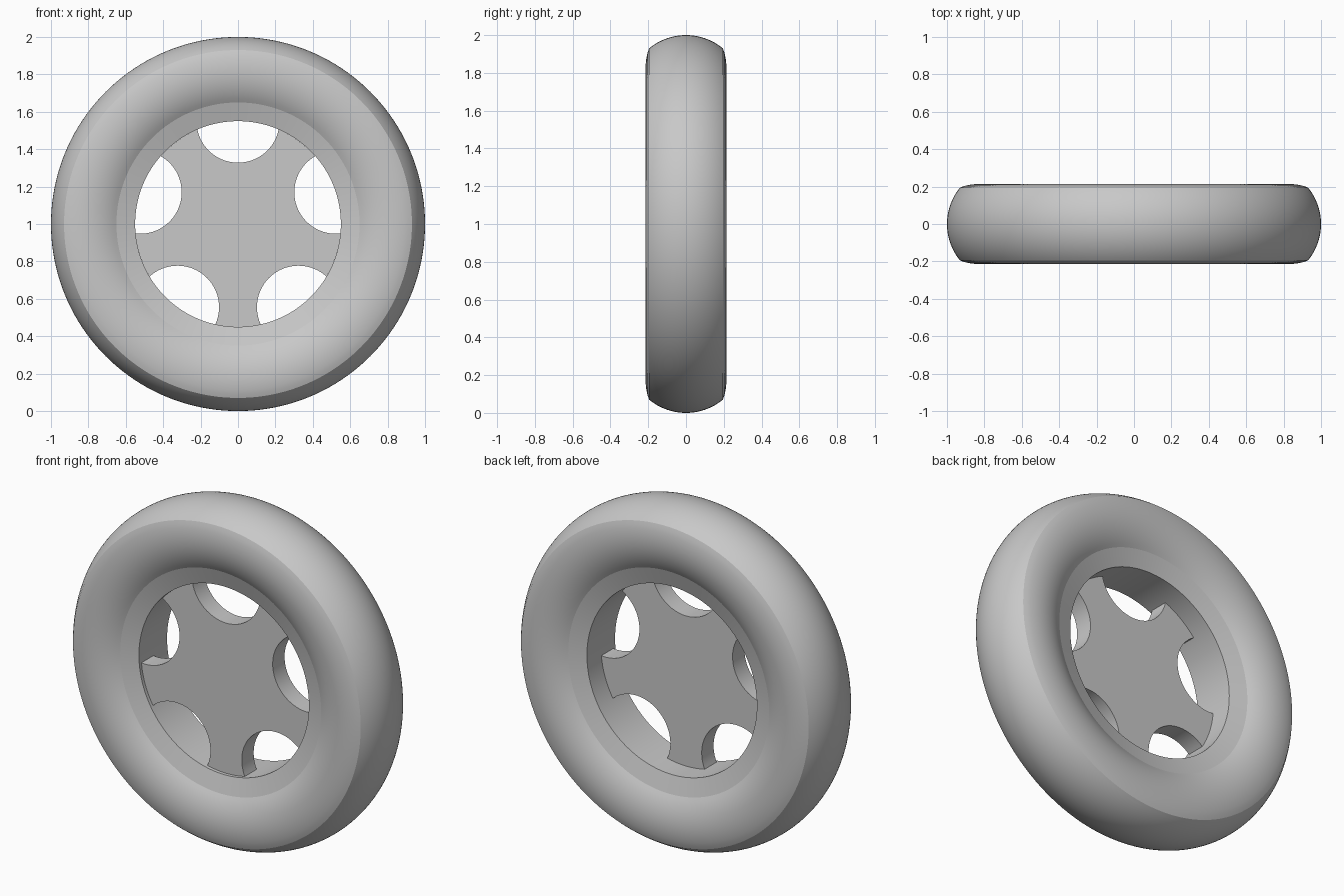
import bpy, bmesh
from math import sin, cos, asin, pi, radians, sqrt
from mathutils import Vector

cube = bpy.data.objects.get("Cube")
if cube:
    bpy.data.objects.remove(cube, do_unlink=True)

AXLE = Vector((0, 0, 1))
RIM_R, RIM_Y = 0.55, 0.13

grey = bpy.data.materials.new("plain grey")
grey.use_nodes = True
colour = (0.58, 0.58, 0.58, 1)
grey.diffuse_color = colour
grey.node_tree.nodes["Principled BSDF"].inputs["Base Color"].default_value = colour


def finish(name, bm, sharp):
    bmesh.ops.recalc_face_normals(bm, faces=bm.faces)
    mesh = bpy.data.meshes.new(name)
    bm.to_mesh(mesh)
    bm.free()
    mesh.materials.append(grey)
    ob = bpy.data.objects.new(name, mesh)
    bpy.context.collection.objects.link(ob)
    bpy.ops.object.select_all(action='DESELECT')
    ob.select_set(True)
    bpy.context.view_layer.objects.active = ob
    bpy.ops.object.shade_smooth_by_angle(angle=radians(sharp))
    return ob


# Tyre half profile as (radius, y): crowned tread, bulging sidewall, bevelled rim lip
def half_profile(steps=14):
    pts = []
    tread_r, edge = 0.307, 0.195
    for i in range(steps + 1):
        y = edge * i / steps
        pts.append((1 - tread_r + sqrt(tread_r ** 2 - y * y), y))
    wall_r, peak, bulge = 0.313, 0.826, 0.214
    for i in range(1, steps + 1):
        r = 0.93 - 0.28 * i / steps
        pts.append((r, bulge - wall_r + sqrt(wall_r ** 2 - (r - peak) ** 2)))
    pts.append((RIM_R, RIM_Y))
    return pts


half = half_profile()
profile = half + [(r, -y) for r, y in reversed(half[1:])]

bm = bmesh.new()
verts = [bm.verts.new(AXLE + Vector((r, y, 0))) for r, y in profile]
edges = [bm.edges.new((v, verts[i - 1])) for i, v in enumerate(verts)]
bmesh.ops.spin(bm, geom=verts + edges, cent=AXLE, axis=(0, 1, 0),
               angle=2 * pi, steps=160, use_duplicate=False)
bmesh.ops.remove_doubles(bm, verts=bm.verts, dist=0.0005)
finish("tyre", bm, 10)

# Hub plate: disc with five round notches, leaving five spokes
SPOKES, NOTCH_R, FRONT, BACK = 5, 0.222, -0.11, 0.0
half_angle = 2 * asin(NOTCH_R / (2 * RIM_R))
sweep = (pi - half_angle) / 2
step = 2 * pi / SPOKES
outline = []
for k in range(SPOKES):
    a = pi / 2 + k * step
    for i in range(33):
        t = a + pi + sweep * (1 - i / 16)
        outline.append((RIM_R * cos(a) + NOTCH_R * cos(t),
                        RIM_R * sin(a) + NOTCH_R * sin(t)))
    for i in range(1, 8):
        t = a + half_angle + (step - 2 * half_angle) * i / 8
        outline.append((RIM_R * cos(t), RIM_R * sin(t)))

bm = bmesh.new()
plate = bm.faces.new([bm.verts.new(AXLE + Vector((x, FRONT, z))) for x, z in outline])
new = bmesh.ops.extrude_face_region(bm, geom=[plate], use_keep_orig=True)["geom"]
bmesh.ops.translate(bm, vec=(0, BACK - FRONT, 0),
                    verts=[g for g in new if isinstance(g, bmesh.types.BMVert)])
finish("hub_plate", bm, 30)
